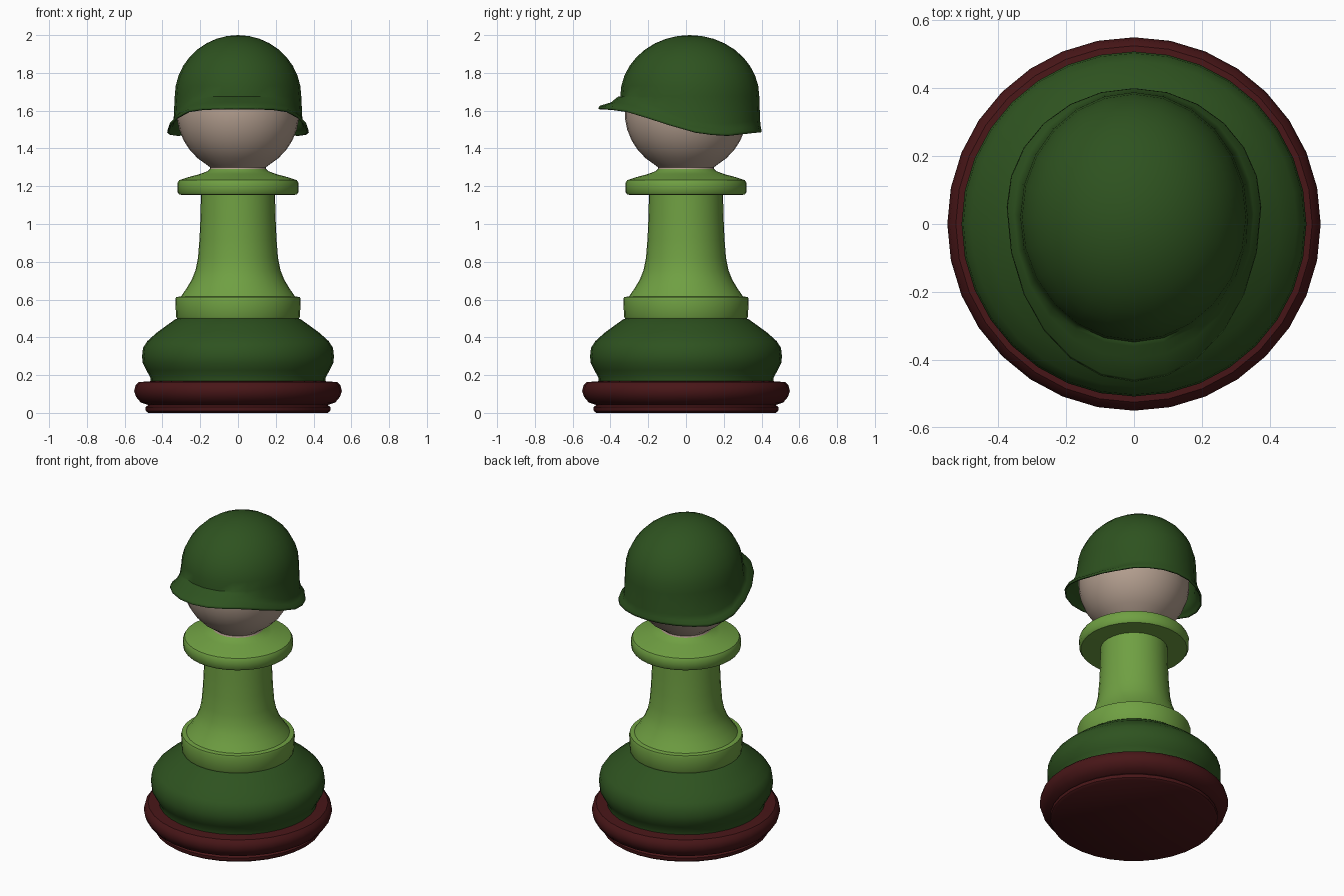
import bpy, bmesh
from math import sin, cos, pi, radians

if "Cube" in bpy.data.objects:
    bpy.data.objects.remove(bpy.data.objects["Cube"])


def material(name, color):
    m = bpy.data.materials.new(name)
    m.diffuse_color = (*color, 1)
    m.use_nodes = True
    m.node_tree.nodes["Principled BSDF"].inputs["Base Color"].default_value = m.diffuse_color
    return m


RED = material("dark_red", (0.065, 0.008, 0.009))
DARK = material("dark_green", (0.027, 0.085, 0.014))
LIGHT = material("light_green", (0.16, 0.35, 0.055))
SKIN = material("skin", (0.46, 0.35, 0.28))


def skin_rings(name, rings, mat, pole=None, cap_bottom=False, angle=40):
    """Bridge rings of points listed bottom to top; optional pole or bottom cap."""
    bm = bmesh.new()
    rows = [[bm.verts.new(p) for p in ring] for ring in rings]
    n = len(rows[0])
    for lo, hi in zip(rows, rows[1:]):
        for i in range(n):
            j = (i + 1) % n
            bm.faces.new((lo[i], lo[j], hi[j], hi[i]))
    if pole:
        top = bm.verts.new(pole)
        for i in range(n):
            bm.faces.new((rows[-1][i], rows[-1][(i + 1) % n], top))
    if cap_bottom:
        bm.faces.new(rows[0][::-1])
    me = bpy.data.meshes.new(name)
    bm.to_mesh(me)
    bm.free()
    me.materials.append(mat)
    ob = bpy.data.objects.new(name, me)
    bpy.context.collection.objects.link(ob)
    bpy.ops.object.select_all(action='DESELECT')
    ob.select_set(True)
    bpy.context.view_layer.objects.active = ob
    bpy.ops.object.shade_smooth_by_angle(angle=radians(angle))
    return ob


def lathe(name, profile, mat, n=32, **kw):
    rings = [[(r * cos(2 * pi * i / n), r * sin(2 * pi * i / n), z)
              for i in range(n)] for r, z in profile]
    return skin_rings(name, rings, mat, **kw)


# Turned foot, base bulge, stem and collar
lathe("foot", [(.475, 0), (.488, .01), (.49, .03), (.475, .042), (.515, .055), (.54, .085),
               (.55, .115), (.543, .145), (.525, .163), (.46, .168)], RED, cap_bottom=True)
lathe("base_bulge", [(.462, .165), (.465, .19), (.485, .225), (.505, .265), (.508, .30),
                     (.503, .345), (.48, .38), (.43, .425), (.375, .465), (.333, .495),
                     (.32, .50)], DARK)
lathe("lower_band", [(.322, .498), (.328, .51), (.332, .60), (.328, .613), (.30, .617)], LIGHT)
lathe("stem", [(.303, .615), (.275, .655), (.245, .705), (.225, .755), (.212, .82),
               (.204, .92), (.199, 1.03), (.196, 1.155)], LIGHT)
lathe("collar", [(.195, 1.153), (.31, 1.155), (.32, 1.168), (.321, 1.215), (.312, 1.232),
                 (.27, 1.246), (.20, 1.265), (.16, 1.28), (.145, 1.295)], LIGHT)

# Head: ball on a small neck fillet
ball = [(.325 * sin(t), 1.593 - .325 * cos(t))
        for t in (0.53 + k * (pi - 0.53) / 14 for k in range(14))]
lathe("head", [(.15, 1.29), (.147, 1.30)] + ball, SKIN, pole=(0, 0, 1.918), angle=60)

# Helmet: dome, side wall and flared rim that dips towards the back
RIM = [(-.47, 1.612), (-.38, 1.606), (-.3, 1.592), (-.1, 1.527), (.05, 1.485), (.2, 1.465), (.41, 1.487)]


def rim_height(y):
    for (y0, z0), (y1, z1) in zip(RIM, RIM[1:]):
        if y <= y1:
            return z0 + (z1 - z0) * (y - y0) / (y1 - y0)
    return RIM[-1][1]


N = 24
angles = [2 * pi * i / N for i in range(N)]


def dome_point(a, k, z):
    return .335 * k * cos(a), .02 + .368 * k * sin(a), z


def skirt_ring(flare, lift):
    ring = []
    for a in angles:
        rx = .375 * cos(a)
        ry = .05 + (.35 if sin(a) > 0 else .515) * sin(a)
        dx, dy, _ = dome_point(a, 1.01, 0)
        ring.append((dx + (rx - dx) * flare, dy + (ry - dy) * flare,
                     rim_height(ry) + lift))
    return ring


rings = [skirt_ring(1, 0), skirt_ring(.93, .014), skirt_ring(.4, .032), skirt_ring(.08, .062)]
for k in range(9):
    t = k * pi / 18
    rings.append([dome_point(a, cos(t), 1.675 + .325 * sin(t)) for a in angles])
helmet = skin_rings("helmet", rings, DARK, pole=(0, .02, 2.0), angle=60)
shell = helmet.modifiers.new("thickness", 'SOLIDIFY')
shell.thickness = .009
shell.offset = -1
